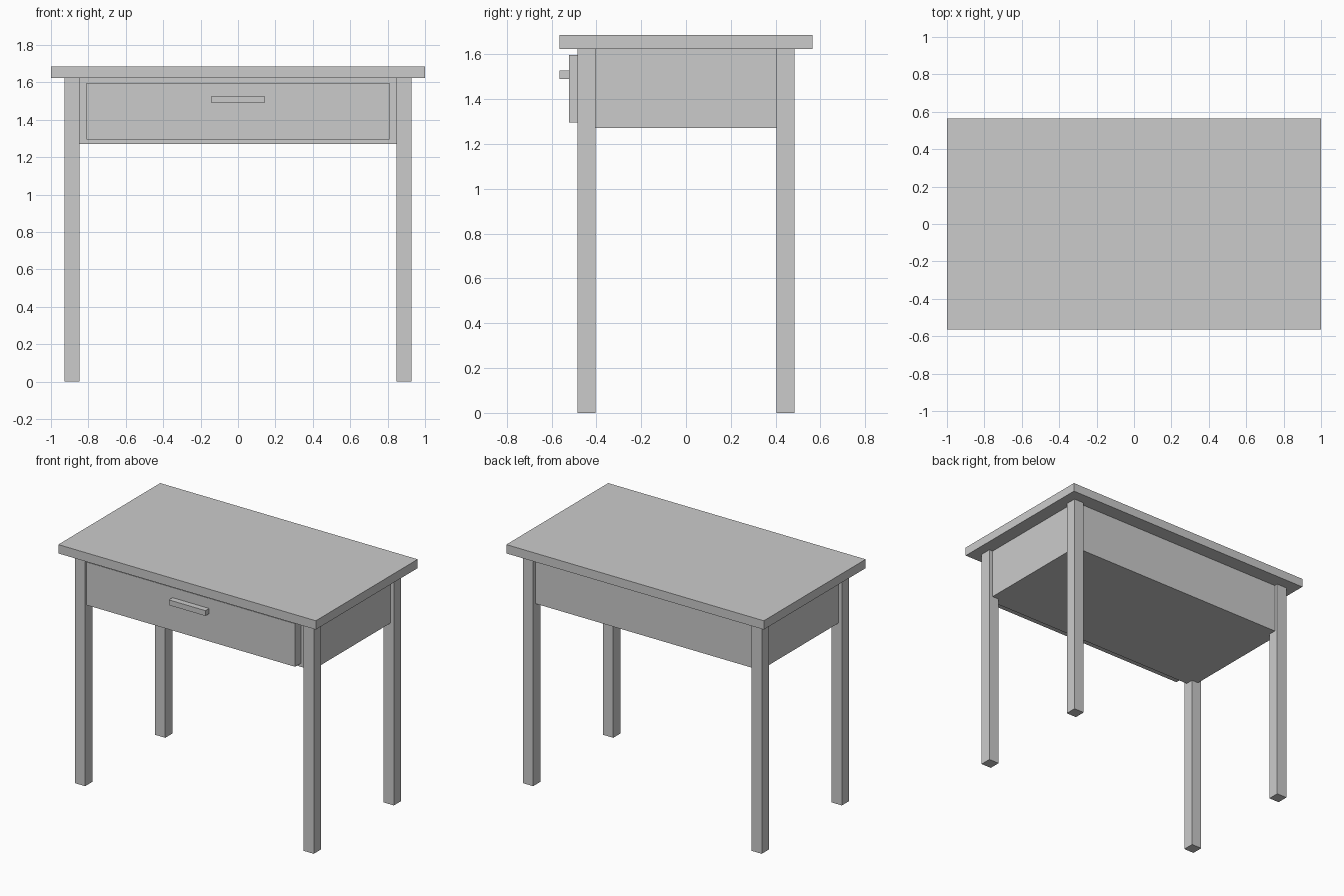
import bpy

if "Cube" in bpy.data.objects:
    bpy.data.objects.remove(bpy.data.objects["Cube"])


def box(name, x0, x1, y0, y1, z0, z1):
    """Axis-aligned box given by its extents."""
    bpy.ops.mesh.primitive_cube_add(
        size=1, location=((x0 + x1) / 2, (y0 + y1) / 2, (z0 + z1) / 2))
    ob = bpy.context.object
    ob.name = name
    ob.scale = (x1 - x0, y1 - y0, z1 - z0)
    bpy.ops.object.transform_apply(location=False, rotation=False, scale=True)
    return ob


# Overhanging top slab
box("table_top", -1.0, 1.0, -0.565, 0.565, 1.624, 1.686)

# Four square legs
for y_name, sy in (("front", -1), ("back", 1)):
    for x_name, sx in (("left", -1), ("right", 1)):
        xs = sorted((sx * 0.848, sx * 0.928))
        ys = sorted((sy * 0.404, sy * 0.485))
        box(f"{y_name}_{x_name}_leg", *xs, *ys, 0.0, 1.624)

# Closed body set slightly in from the outer leg faces
box("drawer_body", -0.90, 0.90, -0.46, 0.46, 1.272, 1.624)

# Drawer front and its bar handle
box("drawer_front", -0.81, 0.81, -0.523, -0.46, 1.296, 1.598)
box("drawer_handle", -0.142, 0.142, -0.564, -0.523, 1.49, 1.527)
